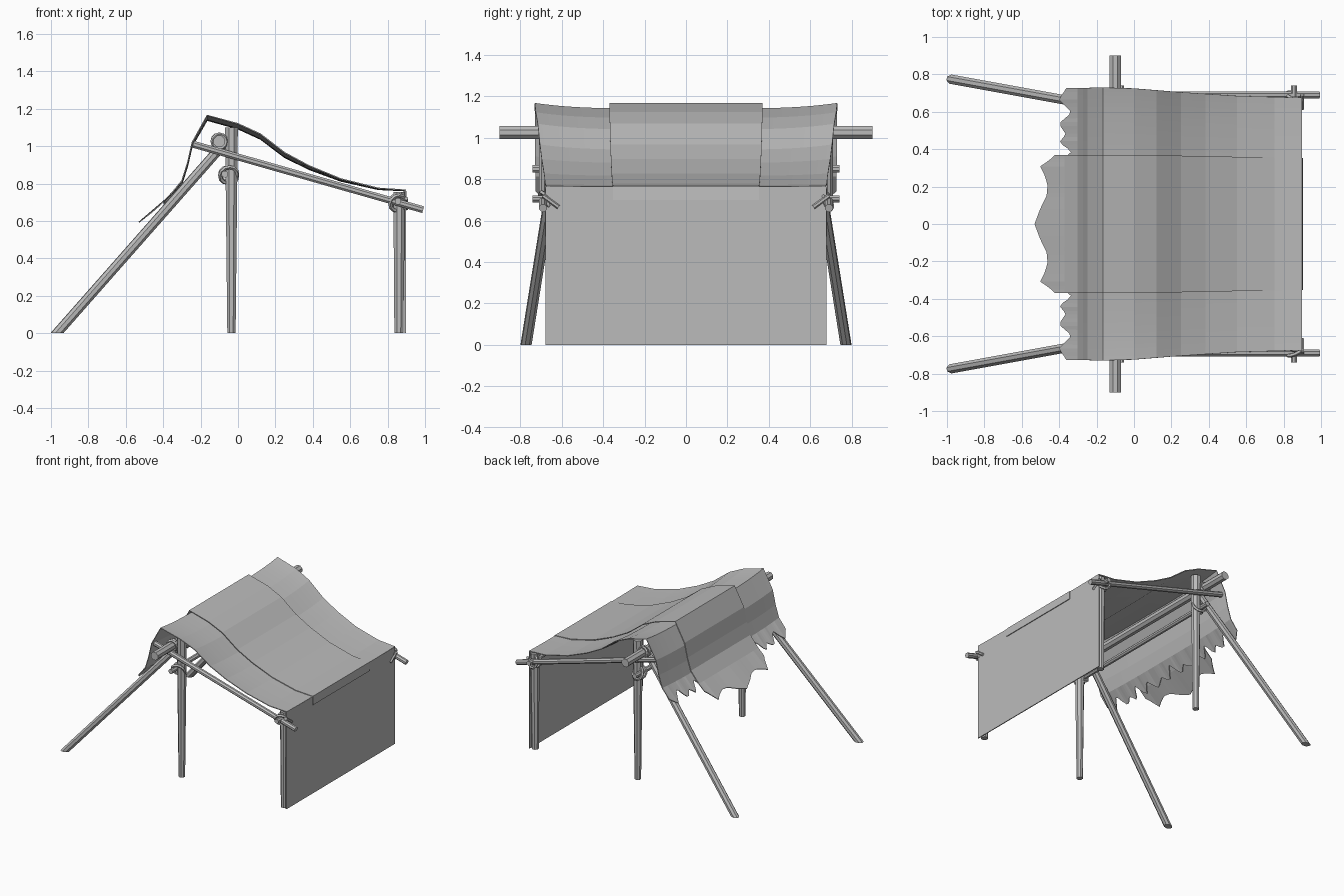
import bpy, bmesh, math
from mathutils import Vector

cube = bpy.data.objects.get("Cube")
if cube:
    bpy.data.objects.remove(cube, do_unlink=True)

grey = bpy.data.materials.new("plain grey")
grey.use_nodes = True
COLOUR = (0.5, 0.5, 0.5, 1)
grey.diffuse_color = COLOUR
grey.node_tree.nodes["Principled BSDF"].inputs["Base Color"].default_value = COLOUR


def finish(bm, name):
    bmesh.ops.recalc_face_normals(bm, faces=bm.faces[:])
    mesh = bpy.data.meshes.new(name)
    bm.to_mesh(mesh)
    bm.free()
    mesh.materials.append(grey)
    obj = bpy.data.objects.new(name, mesh)
    bpy.context.collection.objects.link(obj)
    return obj


def pole(name, start, end, r1, r2, sides=8, ground=False):
    """Tapered faceted pole; a grounded one is trimmed level at z = 0."""
    a, b = Vector(start), Vector(end)
    axis = (b - a).normalized()
    turn = axis.to_track_quat("Z", "Y")
    bm = bmesh.new()
    rings = []
    for centre, r in ((a, r1), (b, r2)):
        ring = []
        for i in range(sides):
            t = 2 * math.pi * (i + 0.5) / sides
            p = centre + turn @ Vector((r * math.cos(t), r * math.sin(t), 0))
            if ground and centre is a:
                p -= axis * (p.z / axis.z)
            ring.append(bm.verts.new(p))
        rings.append(ring)
    for i in range(sides):
        j = (i + 1) % sides
        bm.faces.new((rings[0][i], rings[0][j], rings[1][j], rings[1][i]))
    bm.faces.new(rings[0][::-1])
    bm.faces.new(rings[1])
    return finish(bm, name)


def lashing(name, centre, axis, radius, thick=0.011):
    """One rope loop around a joint."""
    bpy.ops.mesh.primitive_torus_add(
        major_segments=12, minor_segments=5, major_radius=radius,
        minor_radius=thick, location=centre,
        rotation=Vector(axis).to_track_quat("Z", "Y").to_euler())
    obj = bpy.context.object
    obj.name = name
    obj.data.materials.append(grey)


def interp(points, t):
    for (a, va), (b, vb) in zip(points, points[1:]):
        if t <= b:
            return va + (vb - va) * max(0, t - a) / (b - a)
    return points[-1][1]


# Roof profile (x, z), half width along x, and torn hems (|y|, x)
PROFILE = [(-0.54, 0.585), (-0.45, 0.655), (-0.37, 0.73), (-0.3, 0.815),
           (-0.27, 0.91), (-0.245, 1.02), (-0.165, 1.165), (0, 1.12),
           (0.12, 1.065), (0.25, 0.965), (0.38, 0.895), (0.55, 0.825),
           (0.75, 0.775), (0.897, 0.765)]
WIDTH = [(-0.4, 0.725), (-0.16, 0.73), (0, 0.725), (0.25, 0.705),
         (0.55, 0.685), (0.9, 0.675)]
LOWER_HEM = [(0, -0.33), (0.07, -0.4), (0.12, -0.36), (0.2, -0.4),
             (0.27, -0.34), (0.33, -0.4), (0.39, -0.33), (0.44, -0.4),
             (0.48, -0.36), (0.54, -0.4), (0.6, -0.33), (0.67, -0.4),
             (0.73, -0.36)]
UPPER_HEM = [(0, -0.53), (0.08, -0.5), (0.15, -0.465), (0.21, -0.46),
             (0.27, -0.48), (0.31, -0.5), (0.34, -0.45), (0.37, -0.42)]
SAG = [(-0.4, 0.012), (-0.25, 0.02), (-0.16, 0.028), (0.2, 0.028), (0.6, 0.01),
       (0.9, 0.004)]


def sheet(name, hem, first_row, columns, half_width, sag, drop=None):
    """Cloth swept along the roof profile with a torn lower edge."""
    bm = bmesh.new()
    grid = []
    for i in range(columns + 1):
        s = 2 * i / columns - 1
        tear = interp(hem, abs(s) * hem[-1][0])
        xs = [tear] + [x for x, z in PROFILE if x > first_row]
        col = []
        for x in xs:
            y = s * half_width(x)
            z = interp(PROFILE, x) - sag * interp(SAG, x) * (1 - s ** 4)
            col.append(bm.verts.new((x, y, z)))
        if drop:
            col.append(bm.verts.new((0.901, s * half_width(0.9), drop)))
        grid.append(col)
    for c, d in zip(grid, grid[1:]):
        for k in range(len(c) - 1):
            bm.faces.new((c[k], c[k + 1], d[k + 1], d[k]))
    obj = finish(bm, name)
    solid = obj.modifiers.new("thickness", "SOLIDIFY")
    solid.thickness = 0.006
    solid.offset = 0
    return obj


sheet("roof_under_sheet", LOWER_HEM, -0.31, 72, lambda x: interp(WIDTH, x), 1)
sheet("roof_middle_sheet", UPPER_HEM, -0.4, 36,
      lambda x: 0.37 - 0.02 * max(0, x), 0, drop=0.7)

# Hanging end wall
bpy.ops.mesh.primitive_cube_add(size=1, location=(0.894, 0, 0.3815))
wall = bpy.context.object
wall.name = "wall_sheet"
wall.scale = (0.007, 1.355, 0.763)
wall.data.materials.append(grey)

# Cross beams
pole("ridge_beam", (-0.1, -0.9, 1.025), (-0.1, 0.9, 1.025), 0.033, 0.033)
pole("lower_beam", (-0.07, -0.74, 0.85), (-0.07, 0.74, 0.85), 0.019, 0.019)
pole("wall_beam", (0.855, -0.74, 0.705), (0.855, 0.74, 0.705), 0.018, 0.018)

# Mirrored posts, legs, rails and lashings
for side, s in (("right", -1), ("left", 1)):
    pole(f"{side}_main_post", (-0.035, s * 0.65, 0), (-0.035, s * 0.65, 1.1),
         0.024, 0.037, ground=True)
    pole(f"{side}_wall_post", (0.86, s * 0.65, 0), (0.862, s * 0.65, 0.755),
         0.026, 0.034, ground=True)
    pole(f"{side}_slanted_leg", (-0.968, s * 0.772, 0), (-0.06, s * 0.607, 1.03),
         0.027, 0.027, ground=True)
    pole(f"{side}_side_rail", (-0.24, s * 0.69, 1.01), (0.99, s * 0.69, 0.66),
         0.02, 0.02)
    pole(f"{side}_wall_peg", (0.9, s * 0.615, 0.665), (0.9, s * 0.69, 0.72),
         0.011, 0.011, 6)
    for k in (-1, 1):
        off = 0.012 * k
        lashing(f"{side}_ridge_lashing", (-0.1, s * 0.665 + off, 1.025),
                (0.15 * k, 1, 0.1), 0.037)
        lashing(f"{side}_beam_lashing", (-0.05, s * 0.66 + off, 0.845),
                (0.25 * k, 1, 0.5), 0.047)
        lashing(f"{side}_wall_lashing", (0.855, s * 0.67 + off, 0.695),
                (0.4 * k, 1, 0.4), 0.044)
